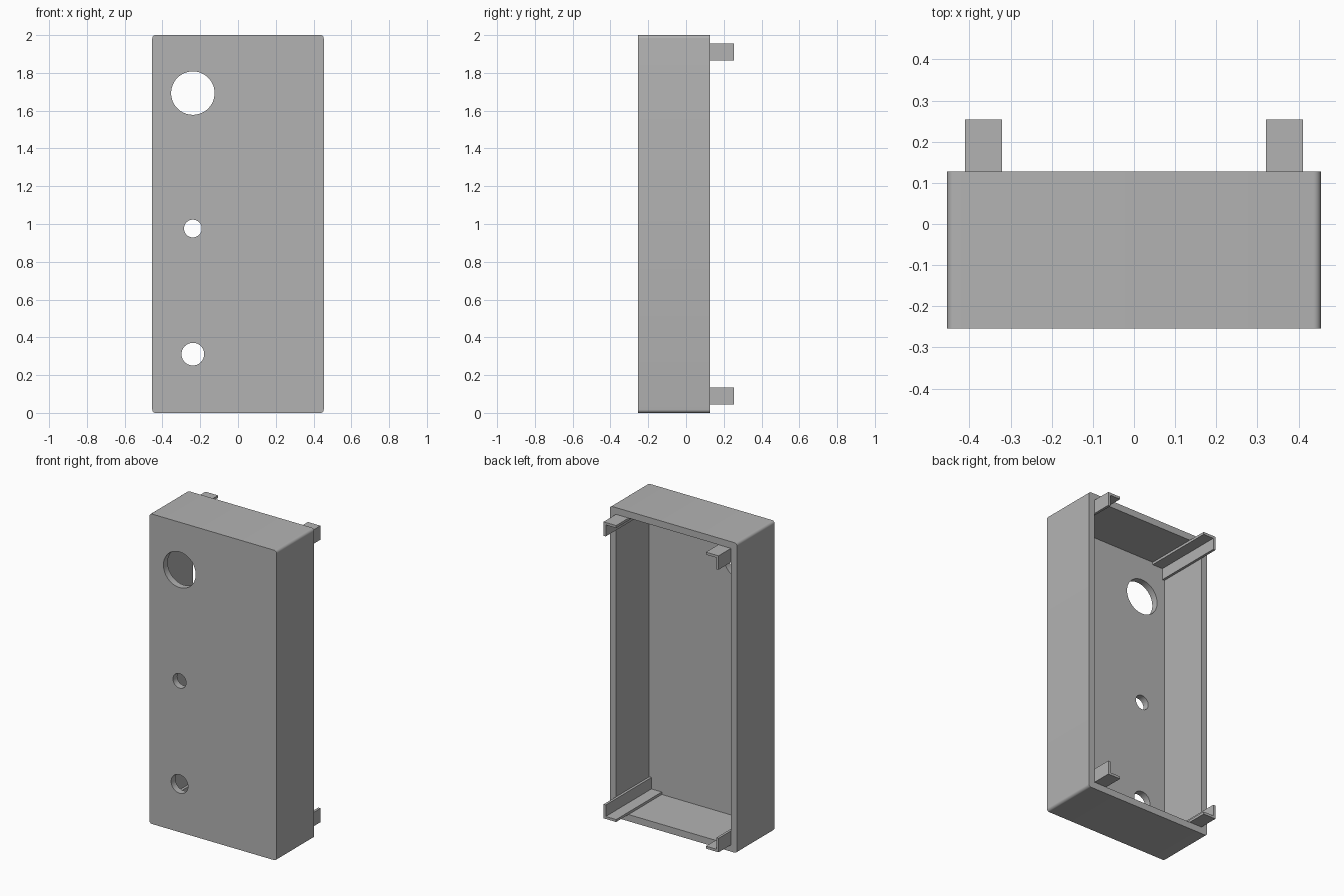
import bpy
from math import pi, radians

if "Cube" in bpy.data.objects:
    bpy.data.objects.remove(bpy.data.objects["Cube"], do_unlink=True)

HALF_W, HEIGHT = 0.454, 2.0
FRONT, BACK, TAB_END = -0.2545, 0.128, 0.2545
WALL, FLANGE, SHEET = 0.0435, 0.09, 0.016

grey = bpy.data.materials.new("plain grey")
grey.use_nodes = True
grey.diffuse_color = (0.45, 0.45, 0.45, 1)
grey.node_tree.nodes["Principled BSDF"].inputs["Base Color"].default_value = grey.diffuse_color


def prism(name, outline, y0, y1):
    """Extrude an (x, z) outline from y0 to y1."""
    n = len(outline)
    verts = [(x, y, z) for y in (y0, y1) for x, z in outline]
    faces = [tuple(range(n)), tuple(reversed(range(n, 2 * n)))]
    faces += [(i, i + n, (i + 1) % n + n, (i + 1) % n) for i in range(n)]
    mesh = bpy.data.meshes.new(name)
    mesh.from_pydata(verts, [], faces)
    mesh.materials.append(grey)
    obj = bpy.data.objects.new(name, mesh)
    bpy.context.collection.objects.link(obj)
    return obj


def rect(x, z0, z1):
    return [(-x, z0), (x, z0), (x, z1), (-x, z1)]


def apply(obj, mod):
    bpy.ops.object.select_all(action="DESELECT")
    obj.select_set(True)
    bpy.context.view_layer.objects.active = obj
    bpy.ops.object.modifier_apply(modifier=mod.name)


def cut(obj, cutter):
    mod = obj.modifiers.new("cut", "BOOLEAN")
    mod.operation, mod.solver, mod.object = "DIFFERENCE", "EXACT", cutter
    apply(obj, mod)
    bpy.data.objects.remove(cutter, do_unlink=True)


# Case: block with rounded depth-wise edges, hollowed from the back
case = prism("case", rect(HALF_W, 0, HEIGHT), FRONT, BACK)
weights = case.data.attributes.new("bevel_weight_edge", "FLOAT", "EDGE")
for edge in case.data.edges:
    a, b = (case.data.vertices[i].co for i in edge.vertices)
    weights.data[edge.index].value = 1.0 if abs(a.y - b.y) > 0.1 else 0.0
bevel = case.modifiers.new("round", "BEVEL")
bevel.limit_method, bevel.width, bevel.segments = "WEIGHT", 0.018, 6
apply(case, bevel)
cut(case, prism("cavity", rect(HALF_W - WALL, WALL, HEIGHT - WALL), FRONT + WALL, BACK + 0.1))

# Round holes through the front panel
for z, radius in ((1.693, 0.115), (0.976, 0.047), (0.311, 0.06)):
    bpy.ops.mesh.primitive_cylinder_add(vertices=64, radius=radius, depth=0.2,
                                        location=(-0.239, FRONT, z), rotation=(pi / 2, 0, 0))
    cut(case, bpy.context.object)
bpy.ops.object.select_all(action="DESELECT")
case.select_set(True)
bpy.context.view_layer.objects.active = case
bpy.ops.object.shade_smooth_by_angle(angle=radians(30))

# Angle brackets in the four inner corners, reaching out past the open back
for side, sx in (("left", 1), ("right", -1)):
    for level, sz in (("bottom", 1), ("top", -1)):
        corner = [(0, 0), (FLANGE, 0), (FLANGE, SHEET), (SHEET, SHEET), (SHEET, FLANGE), (0, FLANGE)]
        x0, z0 = sx * (HALF_W - WALL), WALL if sz > 0 else HEIGHT - WALL
        outline = [(x0 - sx * u, z0 + sz * v) for u, v in corner]
        if sx * sz > 0:
            outline.reverse()
        prism(f"{level}_{side}_bracket", outline, FRONT + WALL, TAB_END)
